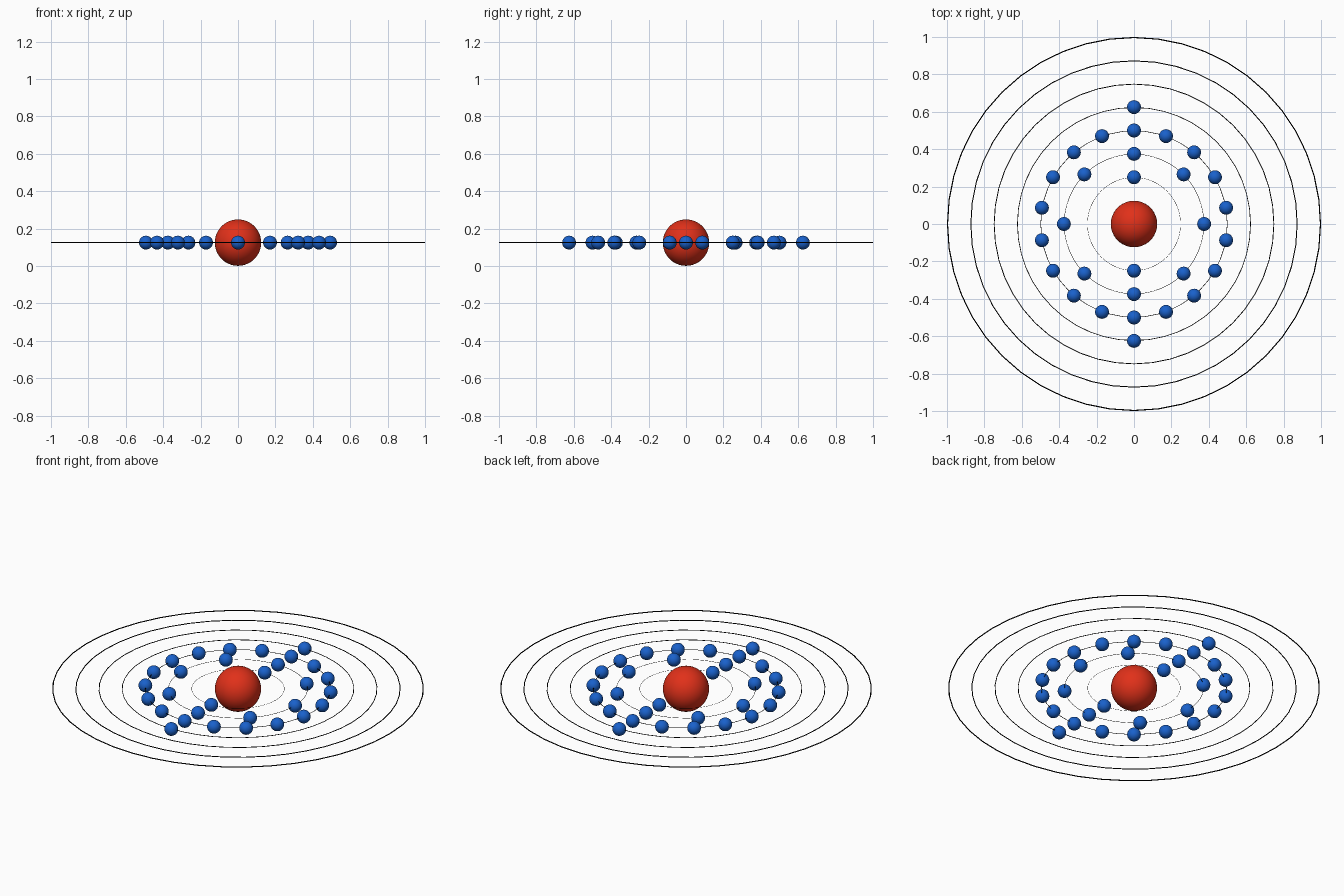
import bpy
import math

if "Cube" in bpy.data.objects:
    bpy.data.objects.remove(bpy.data.objects["Cube"])

CENTRE_Z = 0.125
STEP = 0.125                       # spacing between orbits


def material(name, rgb):
    m = bpy.data.materials.new(name)
    m.diffuse_color = (*rgb, 1)
    m.use_nodes = True
    m.node_tree.nodes["Principled BSDF"].inputs["Base Color"].default_value = m.diffuse_color
    return m


red = material("red", (0.75, 0.03, 0.01))
blue = material("blue", (0.01, 0.12, 0.6))
black = material("black", (0.0, 0.0, 0.0))


def finish(name, mat):
    ob = bpy.context.object
    ob.name = name
    ob.data.materials.append(mat)
    bpy.ops.object.shade_smooth()
    return ob


# nucleus
bpy.ops.mesh.primitive_uv_sphere_add(segments=48, ring_count=24, radius=0.124,
                                     location=(0, 0, CENTRE_Z))
finish("nucleus", red)

# seven orbit rings, wire thickness growing with the radius
for i in range(7):
    r = STEP * (i + 2)
    minor = 0.003 * r
    bpy.ops.mesh.primitive_torus_add(major_segments=48, minor_segments=8,
                                     major_radius=r - minor, minor_radius=minor,
                                     location=(0, 0, CENTRE_Z))
    finish(f"orbit_{i + 1}", black)

# electrons, evenly spread over the four filled shells
electron_mesh = None
for i, count in enumerate((2, 8, 18, 2)):
    r = STEP * (i + 2)
    for k in range(count):
        a = math.pi / 2 + 2 * math.pi * k / count
        loc = (r * math.cos(a), r * math.sin(a), CENTRE_Z)
        name = f"electron_{i + 1}_{k + 1}"
        if electron_mesh is None:
            bpy.ops.mesh.primitive_uv_sphere_add(segments=32, ring_count=16,
                                                 radius=0.037, location=loc)
            electron_mesh = finish(name, blue).data
        else:
            ob = bpy.data.objects.new(name, electron_mesh)
            ob.location = loc
            bpy.context.collection.objects.link(ob)
